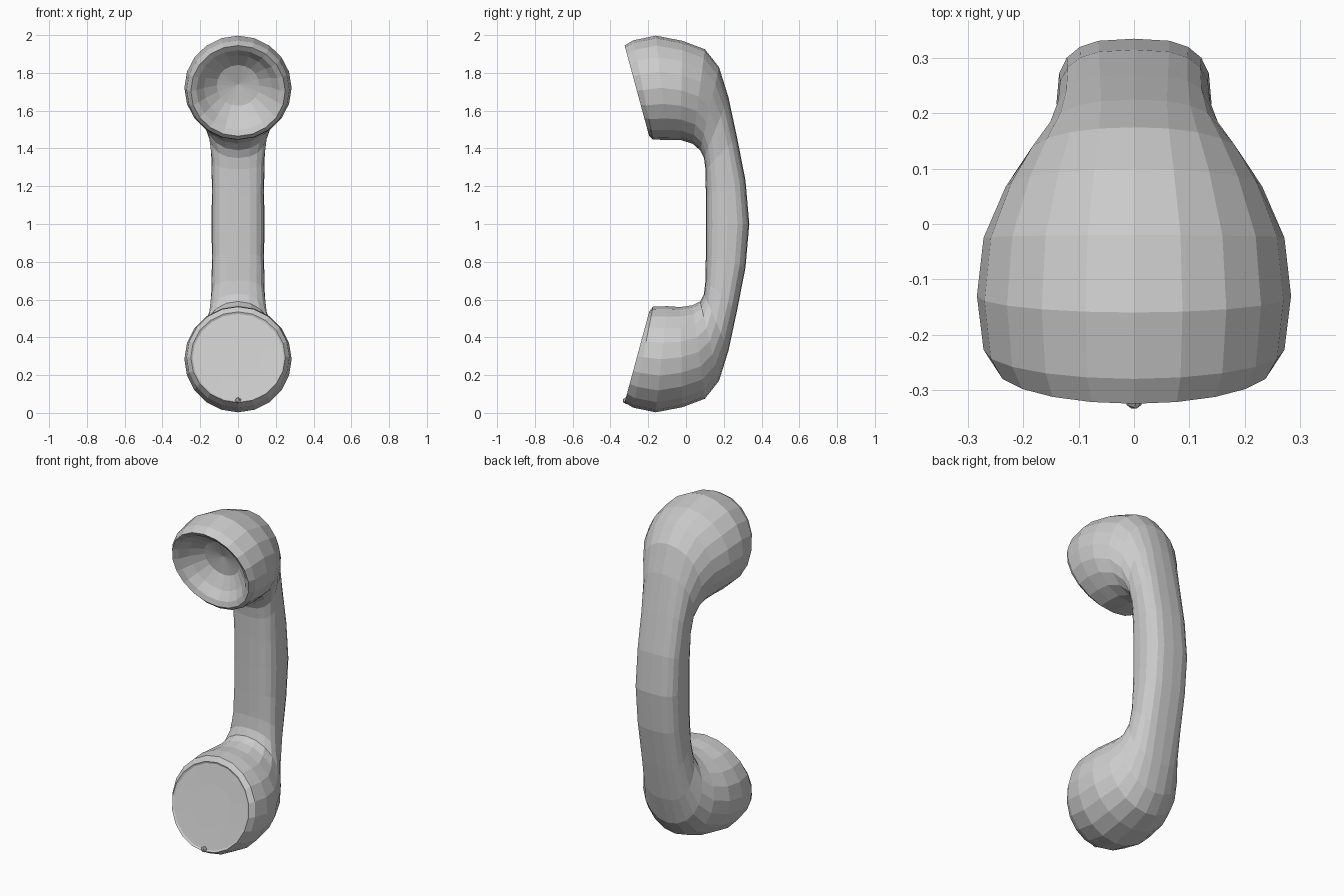
import bpy, bmesh
from math import sin, cos, pi
from mathutils import Vector

if "Cube" in bpy.data.objects:
    bpy.data.objects.remove(bpy.data.objects["Cube"])

SIDES = 20

# Side-view sections from mouthpiece rim to mid handle:
# inner y, inner z, inner z on the upper half, outer y, outer z, half width, roundness power
SECTIONS = [
    (-0.195, 0.535, 1.465, -0.325, 0.055, 0.25, 2.0),
    (-0.175, 0.562, 1.447, -0.28, 0.028, 0.272, 2.0),
    (-0.10, 0.565, 1.445, -0.16, 0.003, 0.284, 2.0),
    (-0.03, 0.56, 1.445, -0.02, 0.03, 0.272, 2.0),
    (0.035, 0.57, 1.425, 0.10, 0.075, 0.232, 2.0),
    (0.075, 0.59, 1.39, 0.175, 0.17, 0.192, 2.1),
    (0.095, 0.63, 1.35, 0.225, 0.33, 0.158, 2.4),
    (0.103, 0.70, 1.29, 0.27, 0.54, 0.142, 2.8),
    (0.105, 0.84, 1.16, 0.315, 0.77, 0.138, 3.0),
    (0.105, 1.00, 1.00, 0.335, 1.00, 0.140, 3.0),
]


def spow(v, p):
    return (abs(v) ** (2 / p)) * (1 if v >= 0 else -1)


def ring(bm, inner, outer, half_width, power):
    """Superelliptic loop spanning two points of the side view."""
    mid, half = (inner + outer) / 2, (outer - inner) / 2
    verts = []
    for i in range(SIDES):
        a = 2 * pi * i / SIDES
        co = mid + half * spow(cos(a), power)
        co.x = half_width * spow(sin(a), power)
        verts.append(bm.verts.new(co))
    return verts


def bridge(bm, a, b):
    for i in range(SIDES):
        j = (i + 1) % SIDES
        bm.faces.new((a[i], a[j], b[j], b[i]))


def close_face(bm, rim, direction, steps):
    """Fill a cup opening with shrinking loops of (scale, depth), ending in a point."""
    centre = sum((v.co for v in rim), Vector()) / SIDES
    last = rim
    for scale, depth in steps[:-1]:
        loop = [bm.verts.new(centre + (v.co - centre) * scale + direction * depth) for v in rim]
        bridge(bm, last, loop)
        last = loop
    tip = bm.verts.new(centre + direction * steps[-1][1])
    for i in range(SIDES):
        bm.faces.new((last[i], last[(i + 1) % SIDES], tip))


def make_object(name, bm):
    bmesh.ops.recalc_face_normals(bm, faces=bm.faces)
    mesh = bpy.data.meshes.new(name)
    bm.to_mesh(mesh)
    bm.free()
    obj = bpy.data.objects.new(name, mesh)
    bpy.context.collection.objects.link(obj)
    return obj


# Handset body: lower cup, handle and upper cup as one loft
bm = bmesh.new()
rings = [ring(bm, Vector((0, iy, iz)), Vector((0, oy, oz)), w, p)
         for iy, iz, uz, oy, oz, w, p in SECTIONS]
rings += [ring(bm, Vector((0, iy, uz)), Vector((0, oy, 2 - oz)), w, p)
          for iy, iz, uz, oy, oz, w, p in reversed(SECTIONS[:-1])]
for a, b in zip(rings, rings[1:]):
    bridge(bm, a, b)

# Mouthpiece: nearly flat disc; earpiece: hollow bowl
close_face(bm, rings[0], Vector((0, 0.965, -0.26)), [(0.96, 0.006), (0.5, 0.008), (0, 0.008)])
close_face(bm, rings[-1], Vector((0, 0.965, 0.26)),
           [(0.88, 0.015), (0.72, 0.06), (0.45, 0.11), (0, 0.13)])
make_object("handset_body", bm)

# Small cord stub under the mouthpiece
bm = bmesh.new()
bmesh.ops.create_icosphere(bm, subdivisions=1, radius=0.018)
bmesh.ops.translate(bm, verts=bm.verts, vec=(0, -0.318, 0.065))
make_object("cord_stub", bm)
